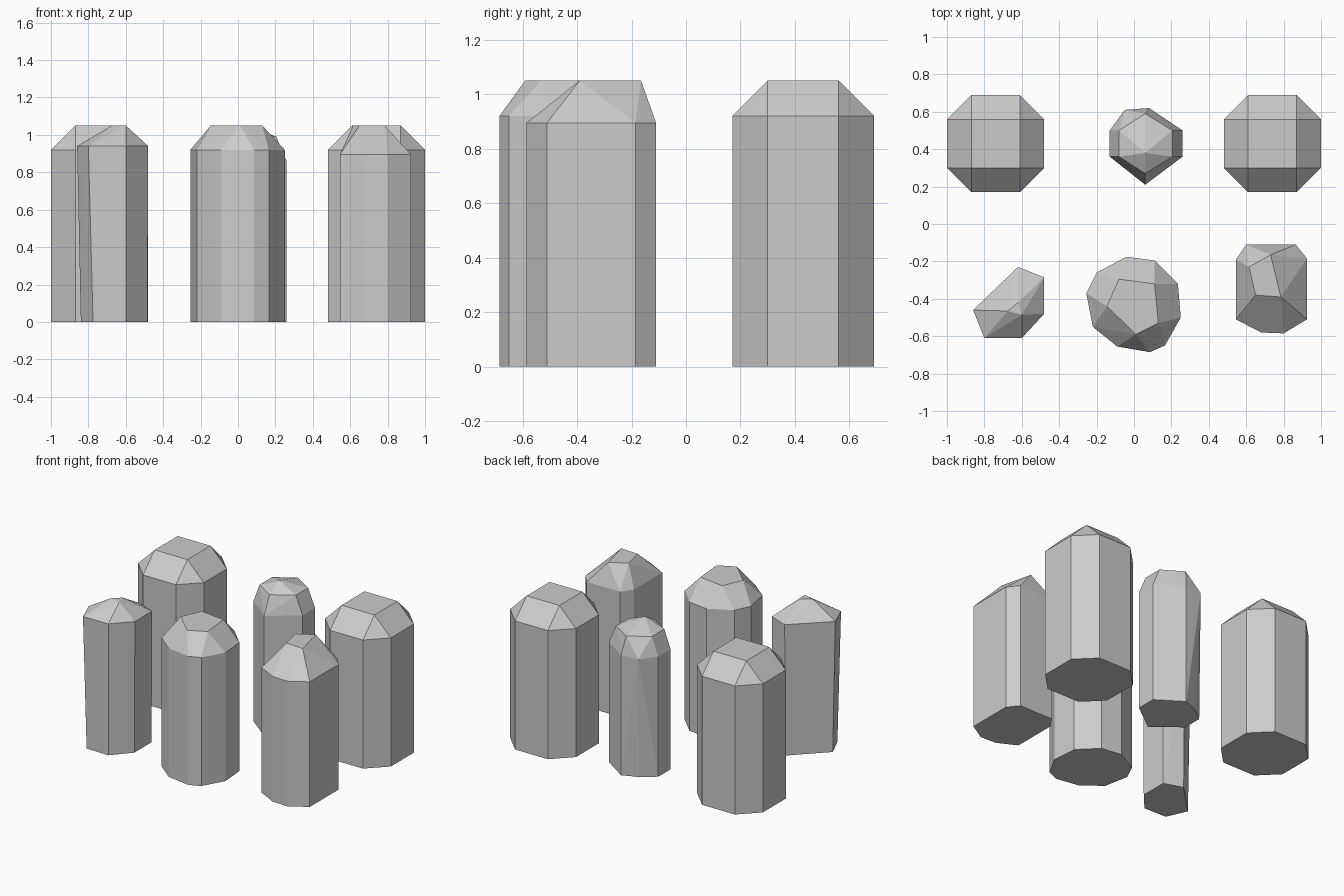
import bpy, bmesh, math

if "Cube" in bpy.data.objects:
    bpy.data.objects.remove(bpy.data.objects["Cube"])


def ring(points, z):
    """Lift a plan outline to height z."""
    return [(x, y, z) for x, y in points]


def post(name, *rings):
    """Faceted post: the convex skin around stacked outlines."""
    bm = bmesh.new()
    for r in rings:
        for p in r:
            bm.verts.new(p)
    res = bmesh.ops.convex_hull(bm, input=bm.verts[:])
    loose = [v for v in bm.verts if not v.link_faces]
    bmesh.ops.delete(bm, geom=loose, context='VERTS')
    bmesh.ops.dissolve_limit(bm, angle_limit=math.radians(2),
                             verts=bm.verts[:], edges=bm.edges[:])
    bmesh.ops.recalc_face_normals(bm, faces=bm.faces[:])
    mesh = bpy.data.meshes.new(name)
    bm.to_mesh(mesh)
    bm.free()
    obj = bpy.data.objects.new(name, mesh)
    bpy.context.collection.objects.link(obj)
    return obj


TOP = 1.05

# Two matching octagonal posts at the back corners
for name, side in (("back_left_post", -1), ("back_right_post", 1)):
    cx, cy, a, b = side * 0.74, 0.43, 0.26, 0.13
    octagon = [(cx + sx * u, cy + sy * v) for sx in (-1, 1) for sy in (-1, 1)
               for u, v in ((a, b), (b, a))]
    square = [(cx + sx * b, cy + sy * b) for sx in (-1, 1) for sy in (-1, 1)]
    post(name, ring(octagon, 0), ring(octagon, 0.92), ring(square, TOP))

# Slim domed post at the back centre
outline = [(0.06, 0.21), (0.26, 0.36), (0.26, 0.50), (0.08, 0.62),
           (-0.05, 0.61), (-0.13, 0.50), (-0.13, 0.36)]
base = [(0.06, 0.21), (0.26, 0.36), (0.26, 0.50), (0.08, 0.62),
        (-0.03, 0.575), (-0.13, 0.50), (-0.13, 0.36)]
crown = [(0.06, 0.27), (0.205, 0.36), (0.205, 0.50), (0.06, 0.59),
         (-0.08, 0.50), (-0.08, 0.36)]
post("back_centre_post", ring(base, 0), ring(outline, 0.86),
     ring(crown, 0.99), [(0.06, 0.38, TOP)])

# Slightly leaning six-sided post at the front left
outline = [(-0.86, -0.46), (-0.80, -0.61), (-0.60, -0.61),
           (-0.48, -0.48), (-0.48, -0.285), (-0.62, -0.23)]
base = [(-0.84, -0.46), (-0.775, -0.605), (-0.60, -0.61),
        (-0.485, -0.48), (-0.485, -0.285), (-0.62, -0.24)]
tip = [(-0.62, -0.42), (-0.675, -0.465), (-0.60, -0.485)]
post("front_left_post", ring(base, 0), ring(outline, 0.94), ring(tip, TOP))

# Ten-sided post with a pentagonal top at the front centre
outline = [(-0.255, -0.37), (-0.20, -0.26), (-0.04, -0.175), (0.11, -0.195),
           (0.235, -0.32), (0.25, -0.50), (0.165, -0.65), (0.085, -0.685),
           (-0.09, -0.655), (-0.22, -0.55)]
tip = [(-0.08, -0.295), (0.11, -0.32), (0.13, -0.53),
       (0.01, -0.59), (-0.145, -0.44)]
post("front_centre_post", ring(outline, 0), ring(outline, 0.92), ring(tip, TOP))

# Eight-sided post with a slanted four-sided top at the front right
outline = [(0.545, -0.19), (0.60, -0.11), (0.865, -0.11), (0.925, -0.185),
           (0.925, -0.51), (0.80, -0.585), (0.68, -0.58), (0.545, -0.51)]
tip = [(0.615, -0.23), (0.73, -0.165), (0.785, -0.39), (0.65, -0.38)]
post("front_right_post", ring(outline, 0), ring(outline, 0.895), ring(tip, TOP))
